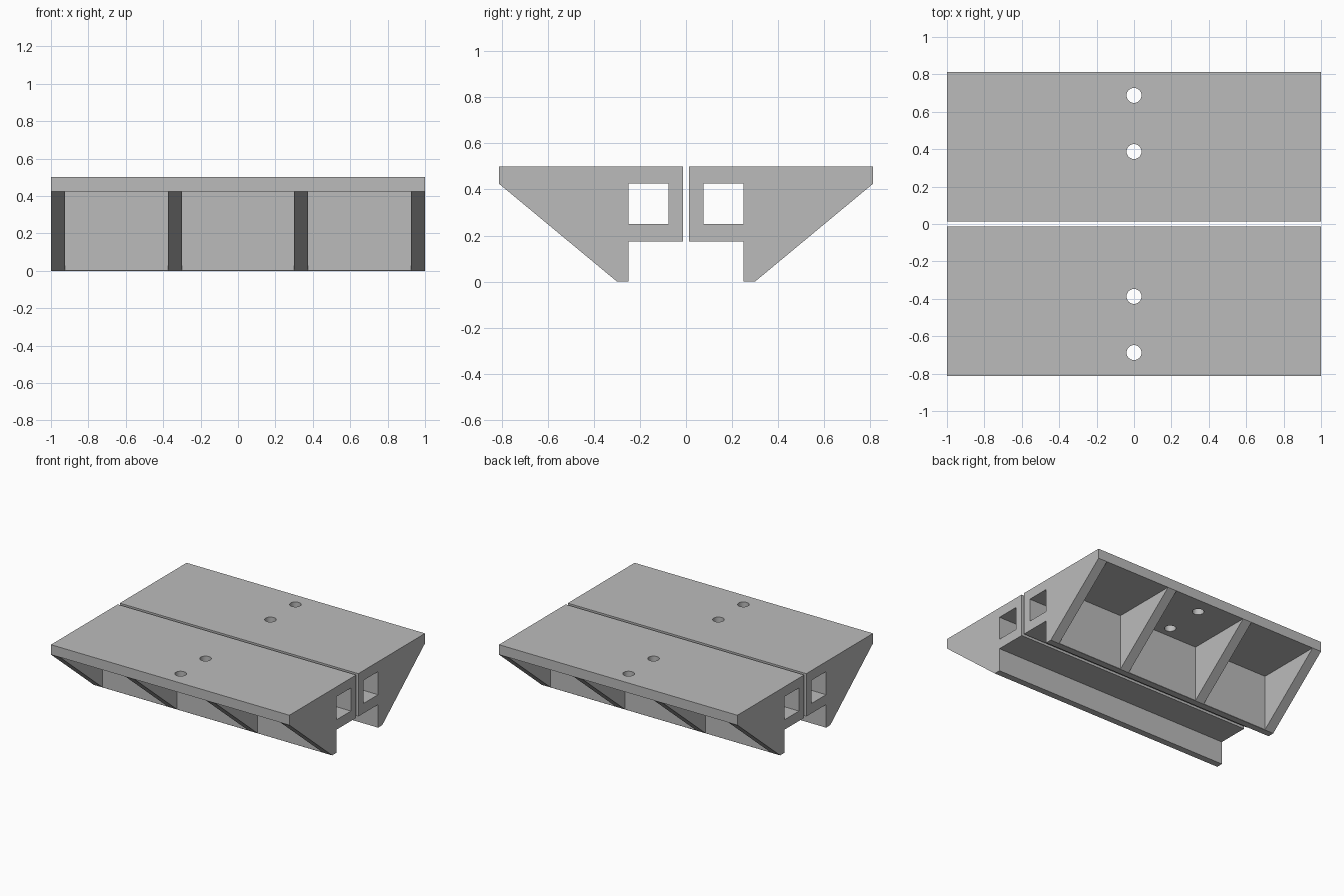
import bpy, bmesh
from math import radians
from mathutils import Vector, Matrix

cube = bpy.data.objects.get("Cube")
if cube:
    bpy.data.objects.remove(cube, do_unlink=True)

grey = bpy.data.materials.new("plain grey")
grey.use_nodes = True
colour = (0.5, 0.5, 0.5, 1)
grey.diffuse_color = colour
grey.node_tree.nodes["Principled BSDF"].inputs["Base Color"].default_value = colour


def make_object(name, bm):
    bmesh.ops.recalc_face_normals(bm, faces=bm.faces)
    mesh = bpy.data.meshes.new(name)
    bm.to_mesh(mesh)
    bm.free()
    mesh.materials.append(grey)
    obj = bpy.data.objects.new(name, mesh)
    bpy.context.collection.objects.link(obj)
    return obj


def prism(name, profile, x0, x1):
    """Extrude a (y, z) profile along x."""
    bm = bmesh.new()
    face = bm.faces.new([bm.verts.new((x0, y, z)) for y, z in profile])
    new = bmesh.ops.extrude_face_region(bm, geom=[face])["geom"]
    verts = [g for g in new if isinstance(g, bmesh.types.BMVert)]
    bmesh.ops.translate(bm, verts=verts, vec=Vector((x1 - x0, 0, 0)))
    return make_object(name, bm)


def block(name, x0, x1, y0, y1, z0, z1):
    return prism(name, [(y0, z0), (y1, z0), (y1, z1), (y0, z1)], x0, x1)


def drill(name, y):
    bm = bmesh.new()
    bmesh.ops.create_cone(bm, cap_ends=True, segments=32, radius1=0.04,
                          radius2=0.04, depth=0.3,
                          matrix=Matrix.Translation((0, y, 0.48)))
    return make_object(name, bm)


def cut(obj, cutter):
    cutter.hide_render = True
    mod = obj.modifiers.new("cut", "BOOLEAN")
    mod.operation = "DIFFERENCE"
    mod.solver = "EXACT"
    mod.object = cutter
    bpy.context.view_layer.objects.active = obj
    bpy.ops.object.modifier_apply(modifier=mod.name)
    bpy.data.objects.remove(cutter, do_unlink=True)


# Side outline of one half: deck edge, sloped ribs, foot and inner beam
outline = [(0.0125, 0.5), (0.8125, 0.5), (0.8125, 0.425), (0.3, 0),
           (0.25, 0), (0.25, 0.175), (0.0125, 0.175)]
back = prism("back_half", outline, -1, 1)

# Square tunnel along the beam
cut(back, block("tunnel_cutter", -1.1, 1.1, 0.075, 0.25, 0.25, 0.425))

# Open bays between the four ribs
for x0, x1 in [(-0.925, -0.375), (-0.3, 0.3), (0.375, 0.925)]:
    cut(back, block("bay_cutter", x0, x1, 0.302, 0.9, -0.1, 0.425))

# Bolt holes through the deck
for y in (0.3875, 0.6875):
    cut(back, drill("hole_cutter", y))

# Front half is the mirror image
bm = bmesh.new()
bm.from_mesh(back.data)
bmesh.ops.scale(bm, verts=bm.verts, vec=(1, -1, 1))
front = make_object("front_half", bm)

# Smooth hole walls, sharp edges elsewhere
for obj in (back, front):
    bpy.ops.object.select_all(action="DESELECT")
    obj.select_set(True)
    bpy.context.view_layer.objects.active = obj
    bpy.ops.object.shade_smooth_by_angle(angle=radians(30))
